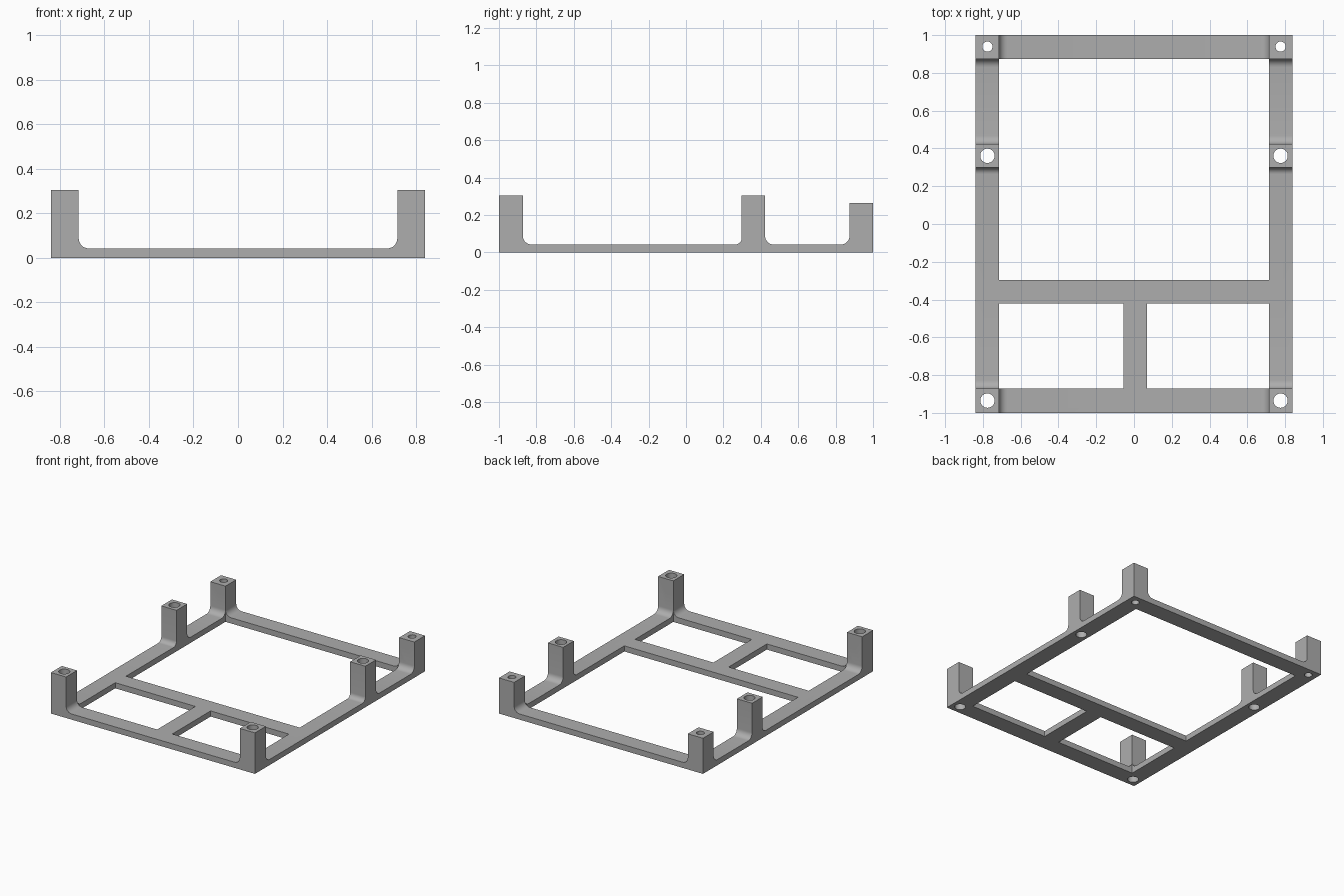
import bpy, bmesh, math
from mathutils import Vector

old = bpy.data.objects.get("Cube")
if old:
    bpy.data.objects.remove(old, do_unlink=True)

grey = bpy.data.materials.new("plain grey")
grey.use_nodes = True
colour = (0.42, 0.42, 0.42, 1)
grey.diffuse_color = colour
grey.node_tree.nodes["Principled BSDF"].inputs["Base Color"].default_value = colour

X_OUT, X_IN, Y_END = 0.84, 0.715, 1.0
RAIL_H, POST_H, BACK_H, FILLET = 0.042, 0.305, 0.265, 0.045
FRONT_IN, BACK_IN = -0.872, 0.874


def to_object(name, bm):
    bmesh.ops.recalc_face_normals(bm, faces=bm.faces)
    mesh = bpy.data.meshes.new(name)
    bm.to_mesh(mesh)
    bm.free()
    mesh.materials.append(grey)
    obj = bpy.data.objects.new(name, mesh)
    bpy.context.collection.objects.link(obj)
    return obj


def extrude(name, profile, axis, low, high):
    """Extrude a (horizontal, z) profile along x or y."""
    bm = bmesh.new()
    place = (lambda h, z: (low, h, z)) if axis == "x" else (lambda h, z: (h, low, z))
    face = bm.faces.new([bm.verts.new(place(h, z)) for h, z in profile])
    new = bmesh.ops.extrude_face_region(bm, geom=[face])["geom"]
    shift = Vector((1, 0, 0) if axis == "x" else (0, 1, 0)) * (high - low)
    bmesh.ops.translate(bm, vec=shift, verts=[v for v in new if isinstance(v, bmesh.types.BMVert)])
    return to_object(name, bm)


def fillet(h, direction, r=FILLET, steps=8):
    """Curve from the post face at h down to the rail top, towards direction."""
    arc = [math.pi / 2 * i / steps for i in range(steps + 1)]
    return [(h + direction * r * (1 - math.cos(a)), RAIL_H + r * (1 - math.sin(a))) for a in arc]


def box(name, x0, x1, y0, y1):
    return extrude(name, [(x0, 0), (x1, 0), (x1, RAIL_H), (x0, RAIL_H)], "y", y0, y1)


def combine(target, other, operation):
    mod = target.modifiers.new(operation.title(), "BOOLEAN")
    mod.operation, mod.object, mod.solver = operation, other, "EXACT"
    other.hide_render = True
    bpy.context.view_layer.objects.active = target
    bpy.ops.object.modifier_apply(modifier=mod.name)
    bpy.data.objects.remove(other, do_unlink=True)


# Side rails, each with front, middle and back posts
side = [(-Y_END, 0), (-Y_END, POST_H), (FRONT_IN, POST_H)]
side += fillet(FRONT_IN, 1)
side += fillet(0.298, -1, 0.035)[::-1] + [(0.298, POST_H), (0.423, POST_H)]
side += fillet(0.423, 1) + fillet(BACK_IN, -1)[::-1]
side += [(BACK_IN, BACK_H), (Y_END, BACK_H), (Y_END, 0)]
frame = extrude("frame", side, "x", -X_OUT, -X_IN)
parts = [extrude("left_rail", side, "x", X_IN, X_OUT)]

# End rails, curving up into the corner posts and lapped inside them
lap, lap_top = 0.78, 0.2
end = [(-lap, 0), (-lap, lap_top), (-X_IN, lap_top)] + fillet(-X_IN, 1)
end += fillet(X_IN, -1)[::-1] + [(X_IN, lap_top), (lap, lap_top), (lap, 0)]
parts.append(extrude("front_rail", end, "y", -Y_END, FRONT_IN))
parts.append(extrude("back_rail", end, "y", BACK_IN, Y_END))

# Cross bar and the short divider in front of it
parts.append(box("cross_bar", -lap, lap, -0.422, -0.296))
parts.append(box("divider", -0.055, 0.07, -0.95, -0.35))
for part in parts:
    combine(frame, part, "UNION")

# Screw holes down through every post
for y, radius in ((-0.935, 0.038), (0.361, 0.038), (0.939, 0.027)):
    for sign in (-1, 1):
        bm = bmesh.new()
        bmesh.ops.create_cone(bm, cap_ends=True, segments=32, radius1=radius, radius2=radius, depth=1)
        bmesh.ops.translate(bm, vec=(sign * 0.776, y, 0.15), verts=bm.verts)
        combine(frame, to_object("hole_cutter", bm), "DIFFERENCE")

# Smooth the curved faces, keep the edges sharp
bpy.ops.object.select_all(action="DESELECT")
frame.select_set(True)
bpy.context.view_layer.objects.active = frame
bpy.ops.object.shade_smooth_by_angle(angle=math.radians(30))
